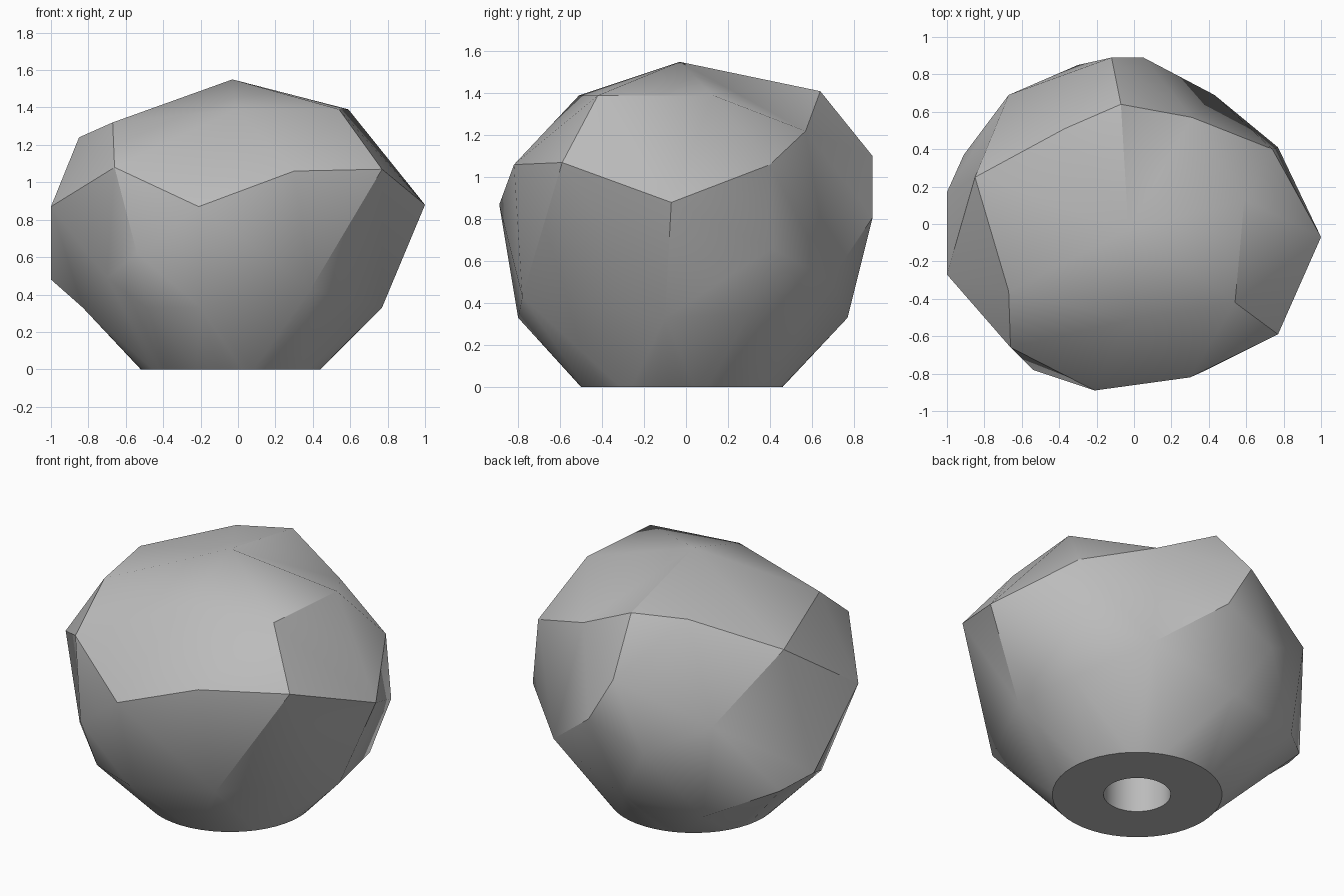
import bpy
import bmesh
import math
from mathutils import Vector

cube = bpy.data.objects.get("Cube")
if cube:
    bpy.data.objects.remove(cube, do_unlink=True)

# Corner points of the faceted stone, grouped in bands from the top down
CROWN = [(-.03, -.03, 1.55), (-.07, .64, 1.41), (-.37, .51, 1.4), (-.85, .25, 1.24),
         (-.67, -.36, 1.32), (-.01, -.51, 1.39), (.54, -.42, 1.39), (.59, .13, 1.39),
         (.31, .57, 1.22)]
SHOULDER = [(.74, .4, 1.06), (.77, -.59, 1.07), (.3, -.82, 1.06), (-.66, -.66, 1.08),
            (-.12, .89, 1.1)]
WAIST = [(1, -.07, .88), (-.21, -.89, .87), (-1, -.27, .87), (-.67, .69, .88),
         (.05, .89, .81), (.77, .41, .66), (-.3, .85, .67), (-.54, -.78, .62)]
LOWER = [(.39, -.78, .43), (-.2, -.8, .33), (-.49, -.69, .33), (-.7, -.56, .49),
         (-.83, -.15, .33), (-1, .17, .48), (-.91, .37, .42), (-.59, .68, .29),
         (-.1, .77, .33), (.43, .69, .51), (.7, .3, .35), (.77, -.1, .33)]

CENTRE = Vector((-.04, -.02, .75))
FOOT = Vector((CENTRE.x, CENTRE.y, 0))
FOOT_RADIUS = .48
HOLE_RADIUS = .19
HOLE_DEPTH = .5
SEGMENTS = 48


def make_material(name, value):
    """Create one plain matte material."""
    material = bpy.data.materials.new(name)
    material.use_nodes = True
    colour = (value, value, value, 1)
    material.diffuse_color = colour
    shader = material.node_tree.nodes["Principled BSDF"]
    shader.inputs["Base Color"].default_value = colour
    shader.inputs["Roughness"].default_value = .8
    return material


def circle_points(radius, count):
    """Points of the round foot, in order."""
    turns = [math.tau * i / count for i in range(count)]
    return [FOOT + Vector((math.cos(t), math.sin(t), 0)) * radius for t in turns]


def extrude_ring(bm, edges):
    """Extrude an open ring of edges; return the new vertices and edges."""
    geometry = bmesh.ops.extrude_edge_only(bm, edges=edges)["geom"]
    new_verts = [g for g in geometry if isinstance(g, bmesh.types.BMVert)]
    members = set(new_verts)
    new_edges = [g for g in geometry if isinstance(g, bmesh.types.BMEdge)
                 and all(v in members for v in g.verts)]
    return new_verts, new_edges


bm = bmesh.new()

# Stretch a skin over the point directions, then pull each corner into place
corners = [Vector(p) for p in CROWN + SHOULDER + WAIST + LOWER]
corners += circle_points(FOOT_RADIUS, SEGMENTS)
targets = []
for corner in corners:
    vert = bm.verts.new((corner - CENTRE).normalized())
    targets.append((vert, corner))
nadir = bm.verts.new((0, 0, -1))
bmesh.ops.convex_hull(bm, input=list(bm.verts))
for vert, corner in targets:
    vert.co = corner

# Open the round foot
bmesh.ops.delete(bm, geom=[nadir], context='VERTS')
rim = [e for e in bm.edges if e.is_boundary]

# Flat foot ring
inner_verts, inner_edges = extrude_ring(bm, rim)
for vert in inner_verts:
    vert.co = FOOT + (vert.co - FOOT) * (HOLE_RADIUS / FOOT_RADIUS)

# Round socket running up into the stone
top_verts, top_edges = extrude_ring(bm, inner_edges)
for vert in top_verts:
    vert.co.z = HOLE_DEPTH
bmesh.ops.contextual_create(bm, geom=top_edges)
bmesh.ops.recalc_face_normals(bm, faces=list(bm.faces))

mesh = bpy.data.meshes.new("faceted_stone")
bm.to_mesh(mesh)
bm.free()
stone = bpy.data.objects.new("faceted_stone", mesh)
bpy.context.collection.objects.link(stone)
mesh.materials.append(make_material("stone_grey", .5))

# Soft shading with crisp ridges
bpy.ops.object.select_all(action='DESELECT')
stone.select_set(True)
bpy.context.view_layer.objects.active = stone
bpy.ops.object.shade_smooth_by_angle(angle=math.radians(30))
